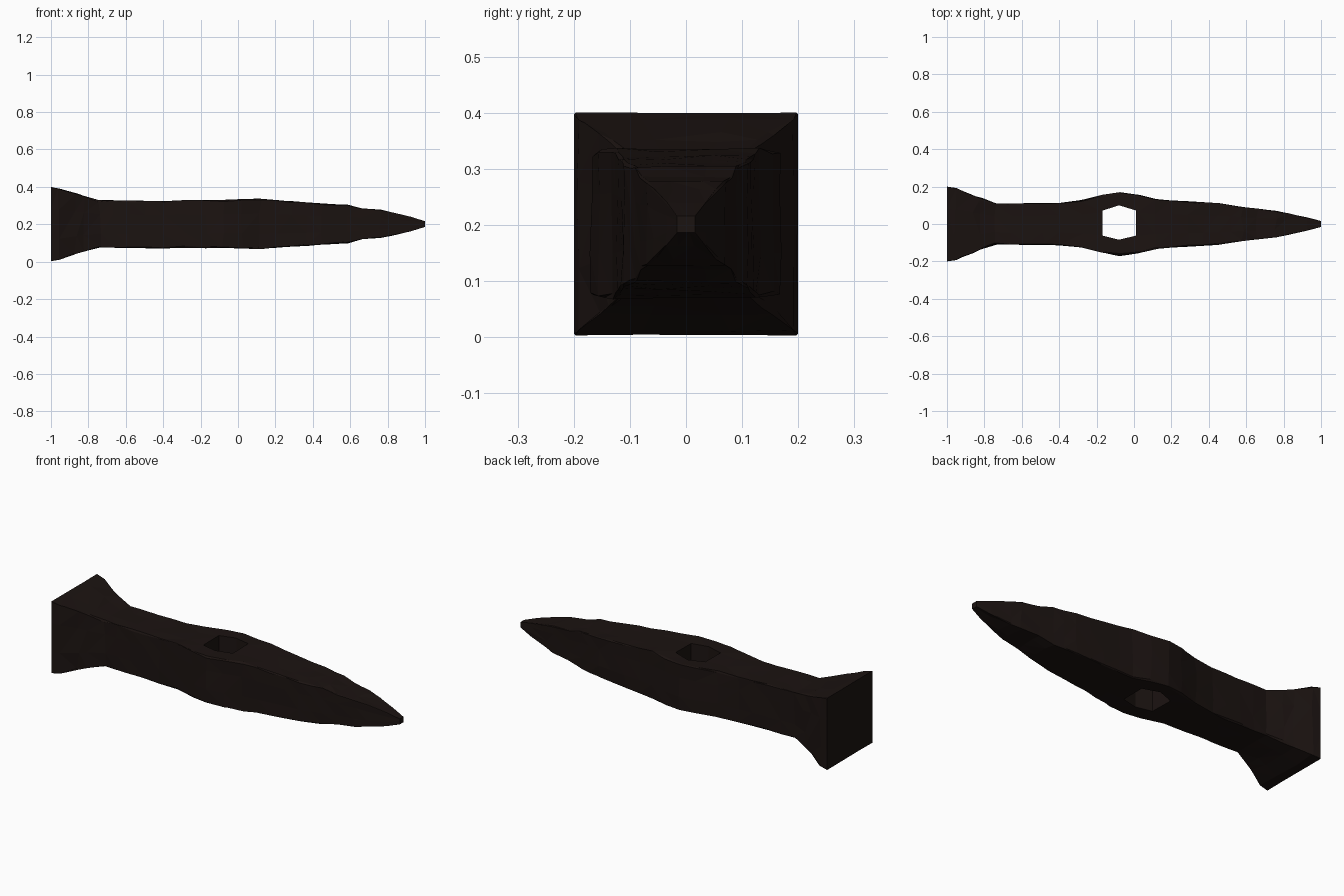
import bpy, bmesh, random
from mathutils import Vector

if "Cube" in bpy.data.objects:
    bpy.data.objects.remove(bpy.data.objects["Cube"])

random.seed(4)

# Stations along the head: x, half width, bottom z, top z
STATIONS = [
    (-1.00, .200, .003, .400), (-0.955, .195, .007, .392), (-0.87, .158, .038, .367),
    (-0.82, .140, .052, .352), (-0.74, .110, .074, .330), (-0.40, .114, .070, .326),
    (-0.28, .129, .073, .330), (-0.17, .157, .071, .331), (-0.08, .172, .073, .332),
    (0.02, .158, .070, .335), (0.12, .134, .067, .338), (0.20, .127, .073, .331),
    (0.45, .112, .090, .312), (0.58, .092, .098, .305), (0.66, .083, .119, .286),
    (0.76, .071, .126, .280), (0.82, .058, .138, .264), (0.92, .036, .163, .240),
    (1.00, .016, .186, .216)]


def station(x):
    for a, b in zip(STATIONS, STATIONS[1:]):
        if x <= b[0]:
            t = (x - a[0]) / (b[0] - a[0])
            return [p + (q - p) * t for p, q in zip(a, b)]


def ring(bm, x):
    """Square section with lightly chipped corners and hammered sides."""
    _, w, lo, hi = station(x)
    h, mid = (hi - lo) / 2, (hi + lo) / 2
    flare = x < -0.9
    end = abs(x) == 1
    verts = []
    for side in range(4):
        for t in (-1, -.4, .4, 1):
            k = t * (.985 if flare else random.uniform(.91, .98)) if abs(t) == 1 else t
            dent = 1 - random.uniform(0, .012 if end else .03)
            u, v = k, (1 if end and abs(t) == 1 else dent)
            for _ in range(side):
                u, v = v, -u
            dx = 0 if end else random.uniform(-.008, .008)
            verts.append(bm.verts.new((x + dx, u * w, mid + v * h)))
    return verts


def new_object(name, bm):
    bmesh.ops.recalc_face_normals(bm, faces=bm.faces)
    mesh = bpy.data.meshes.new(name)
    bm.to_mesh(mesh)
    bm.free()
    ob = bpy.data.objects.new(name, mesh)
    bpy.context.collection.objects.link(ob)
    return ob


# Forged head: flared striking face, swollen eye and tapering point
xs = sorted({s[0] for s in STATIONS} | {-.66, -.58, -.49, .29, .37, .52})
bm = bmesh.new()
rings = [ring(bm, x) for x in xs]
for a, b in zip(rings, rings[1:]):
    n = len(a)
    for i in range(n):
        j = (i + 1) % n
        bm.faces.new((a[i], a[j], b[j], b[i]))
bm.faces.new(rings[0])
bm.faces.new(rings[-1])
bmesh.ops.triangulate(bm, faces=bm.faces)
head = new_object("hammer_head", bm)

# Six-sided handle eye cut through from top to bottom
EYE = [(-.08, .10), (.012, .072), (.012, -.062), (-.08, -.084), (-.168, -.062), (-.168, .072)]
bm = bmesh.new()
base = bm.faces.new([bm.verts.new((x, y, -.2)) for x, y in EYE])
ext = bmesh.ops.extrude_face_region(bm, geom=[base])
bmesh.ops.translate(bm, vec=Vector((0, 0, .8)),
                    verts=[g for g in ext["geom"] if isinstance(g, bmesh.types.BMVert)])
cutter = new_object("eye_cutter", bm)
cutter.hide_render = True
cutter.hide_set(True)
cut = head.modifiers.new("handle_eye", 'BOOLEAN')
cut.operation = 'DIFFERENCE'
cut.solver = 'EXACT'
cut.object = cutter

# Blackened iron
iron = bpy.data.materials.new("dark_iron")
iron.diffuse_color = (.011, .0065, .0055, 1)
iron.use_nodes = True
iron.node_tree.nodes["Principled BSDF"].inputs["Base Color"].default_value = iron.diffuse_color
head.data.materials.append(iron)
